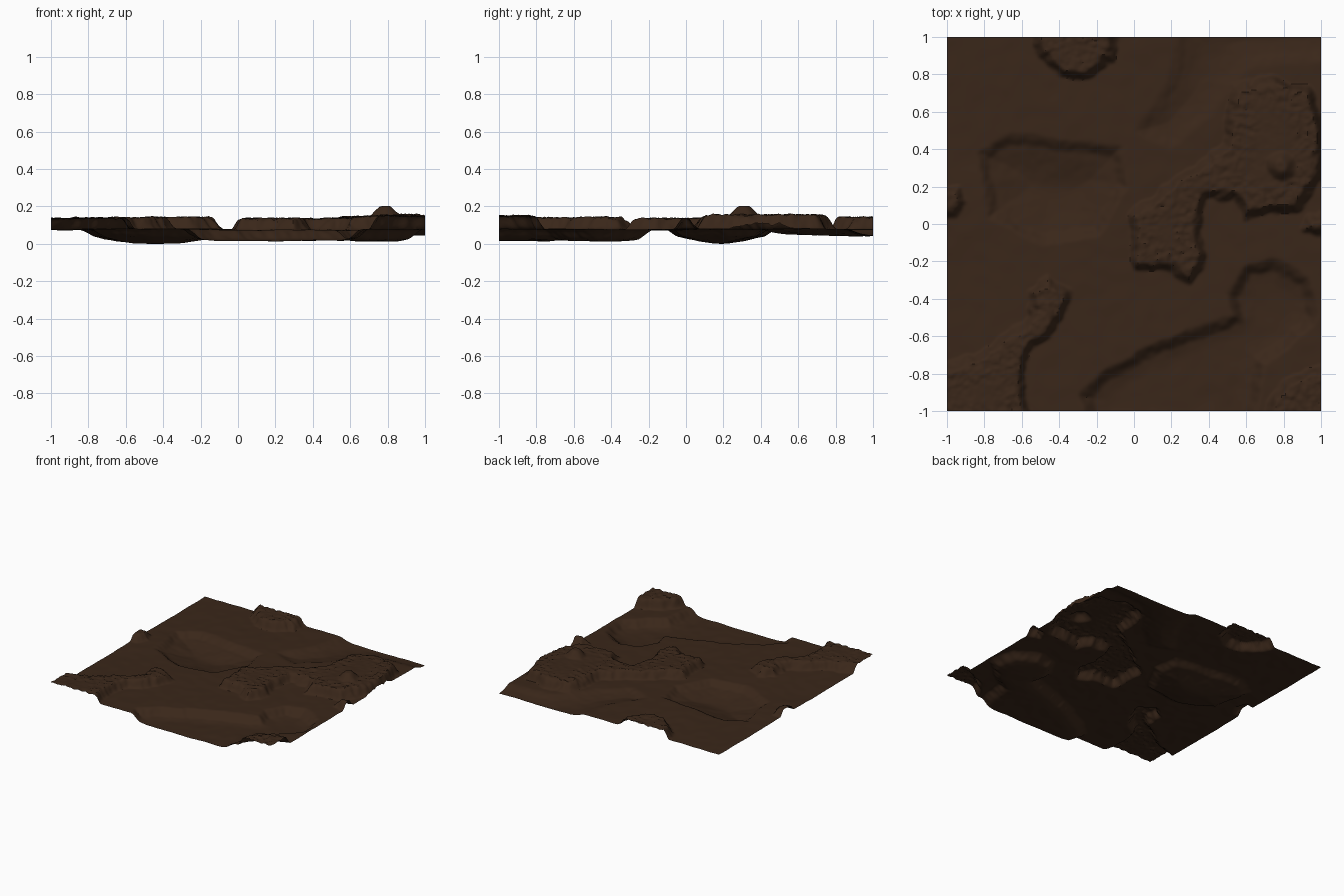
import bpy, bmesh, math
from mathutils import Vector, noise

if "Cube" in bpy.data.objects:
    bpy.data.objects.remove(bpy.data.objects["Cube"])

N = 190  # grid cells per side

# Raised rocky plateaus (outlines in plan)
ROCKS = [
    ([(-.01, .05), (.18, .2), (.34, .3), (.5, .42), (.53, .74), (.75, .78), (.94, .7), (1.0, .5),
      (.99, .25), (.88, .09), (.6, .05), (.54, .15), (.38, .14), (.33, -.03), (.37, -.2),
      (.3, -.31), (.2, -.24), (.01, -.23)], .06),
    ([(-1.1, -.78), (-.85, -.72), (-.7, -.61), (-.55, -.5), (-.55, -.36), (-.46, -.3), (-.36, -.36),
      (-.39, -.5), (-.46, -.6), (-.58, -.68), (-.6, -.85), (-.54, -1.1), (-1.1, -1.1)], .06),
    ([(-.55, 1.1), (-.5, .9), (-.38, .79), (-.25, .79), (-.12, .88), (-.08, 1.1)], .065),
    ([(.7, -1.1), (.75, -.92), (.85, -.82), (1.1, -.75), (1.1, -1.1)], .06),
    ([(-1.1, .21), (-.95, .18), (-.91, .12), (-.96, .05), (-1.1, .04)], .05),
    ([(1.1, .05), (.93, .02), (.91, -.03), (1.1, -.06)], .045),
]
# Sunken basins: outline, sharp drop at the rim, soft drop inward, soft width
BASINS = [
    ([(-.82, .38), (-.65, .47), (-.3, .42), (-.08, .4), (-.05, .2), (-.2, -.05),
      (-.5, -.09), (-.76, .05)], .03, .045, .26),
    ([(-.28, -.92), (-.15, -.79), (.05, -.69), (.3, -.58), (.55, -.5), (.52, -.38), (.6, -.25),
      (.75, -.2), (.92, -.3), (.96, -.5), (.82, -.65), (.68, -.74), (.62, -1.1), (-.2, -1.1)],
     .04, .02, .12),
    ([(.03, .5), (.2, .75), (.27, 1.1), (1.1, 1.1), (1.1, .9), (.6, .86), (.4, .6), (.2, .42)],
     .01, .025, .15),
]


def depth_inside(x, y, poly):
    """Signed distance to an outline, positive inside."""
    best, inside = 9.0, False
    ax, ay = poly[-1]
    for bx, by in poly:
        dx, dy = bx - ax, by - ay
        t = ((x - ax) * dx + (y - ay) * dy) / (dx * dx + dy * dy)
        t = min(1.0, max(0.0, t))
        ex, ey = x - ax - t * dx, y - ay - t * dy
        best = min(best, ex * ex + ey * ey)
        if (ay > y) != (by > y) and x < ax + (y - ay) * dx / dy:
            inside = not inside
        ax, ay = bx, by
    d = math.sqrt(best)
    return d if inside else -d


def ramp(d, lo, hi):
    t = min(1.0, max(0.0, (d - lo) / (hi - lo)))
    return t * t * (3 - 2 * t)


def height(x, y):
    p = Vector((x, y, 0.3))
    wob = noise.noise(p * 9) * .022 + noise.noise(p * 23) * .012
    z = .081 + noise.noise(p * 2.2) * .006 + noise.noise(p * 11) * .003
    for poly, sharp, soft, width in BASINS:
        d = depth_inside(x, y, poly) + wob * .7
        z -= sharp * ramp(d, -.03, .05) + soft * ramp(d, -.04, width)
    rise, rough = 0.0, 0.0
    for poly, h in ROCKS:
        d = depth_inside(x, y, poly) + wob
        rise = max(rise, h * ramp(d, -.025, .035))
        rough = max(rough, ramp(d, -.03, .02) * (1 - .75 * ramp(d, .1, .17)))
    crag = noise.noise(p * 27) * .009 + noise.noise(p * 60) * .006
    z += rise + crag * rough
    # gentle rise toward the right and a single knoll on the plateau
    z += .014 * ramp(x, .5, .8) * min(1, rise / .05)
    z += .05 * (1 - ramp(math.hypot(x - .79, y - .31) + wob * .4, .02, .085))
    return z


# Terrain sheet
bm = bmesh.new()
bmesh.ops.create_grid(bm, x_segments=N, y_segments=N, size=1.0)
for v in bm.verts:
    v.co.z = height(v.co.x, v.co.y)
low = min(v.co.z for v in bm.verts)
for v in bm.verts:
    v.co.z -= low
mesh = bpy.data.meshes.new("terrain")
bm.to_mesh(mesh)
bm.free()
terrain = bpy.data.objects.new("terrain", mesh)
bpy.context.collection.objects.link(terrain)

# Dark soil
soil = bpy.data.materials.new("soil")
soil.diffuse_color = (.042, .02, .01, 1)
soil.use_nodes = True
soil.node_tree.nodes["Principled BSDF"].inputs["Base Color"].default_value = soil.diffuse_color
mesh.materials.append(soil)

bpy.context.view_layer.objects.active = terrain
terrain.select_set(True)
bpy.ops.object.shade_smooth_by_angle(angle=math.radians(40))
